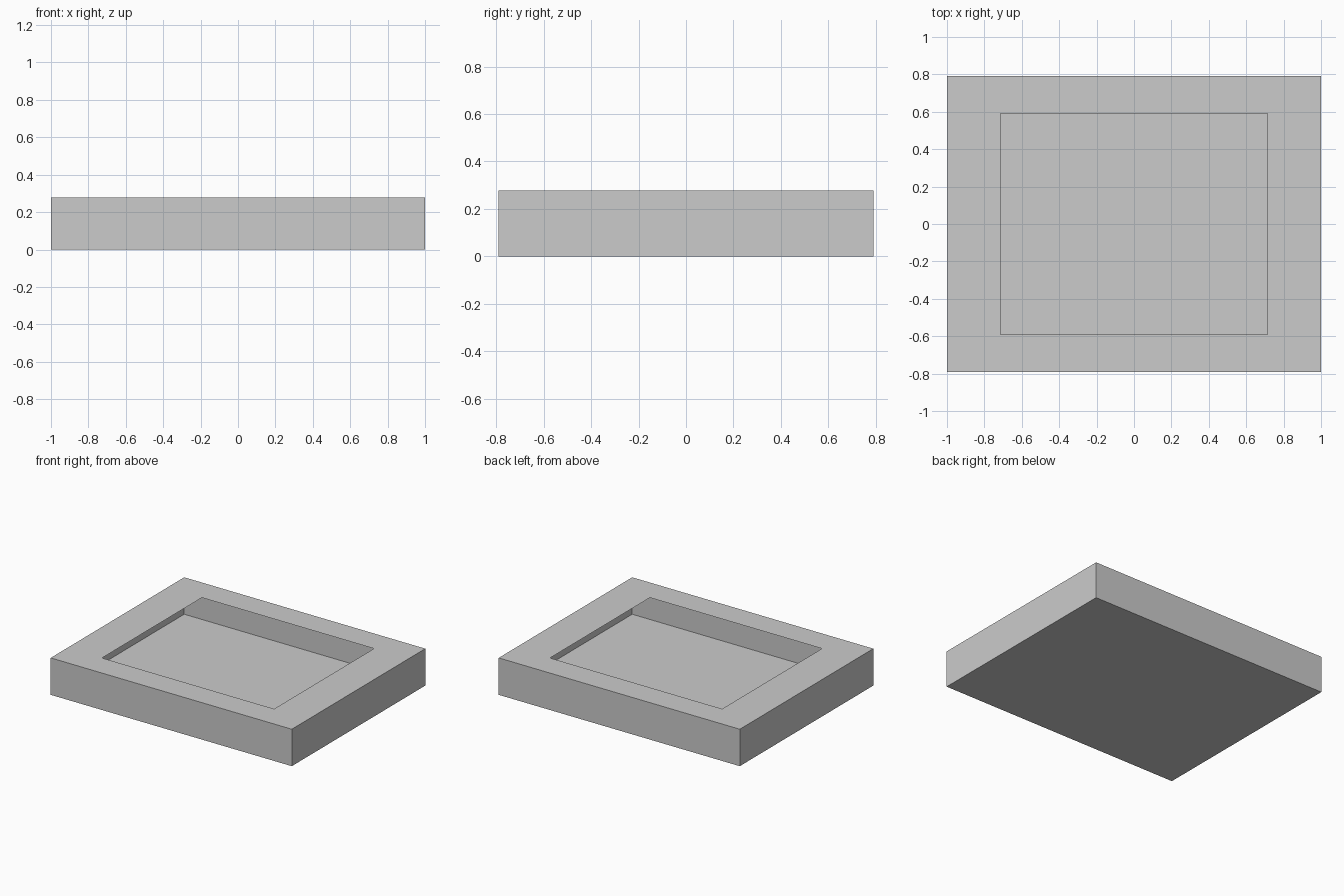
import bpy, bmesh
from mathutils import Matrix

if "Cube" in bpy.data.objects:
    bpy.data.objects.remove(bpy.data.objects["Cube"])

WIDTH, DEPTH, HEIGHT = 2.0, 1.582, 0.277
OPEN_W, OPEN_D = 1.428, 1.184

bm = bmesh.new()

# Hollow box of thin sheets, standing on the ground
bmesh.ops.create_cube(bm, size=1.0, matrix=Matrix.Translation((0, 0, HEIGHT / 2))
                      @ Matrix.Diagonal((WIDTH, DEPTH, HEIGHT, 1)))

# Rectangular opening in the top sheet, leaving a flat rim
top = max(bm.faces, key=lambda f: f.calc_center_median().z)
bmesh.ops.inset_individual(bm, faces=[top], thickness=0.1, use_even_offset=True)
for v in top.verts:
    v.co.x = OPEN_W / 2 if v.co.x > 0 else -OPEN_W / 2
    v.co.y = OPEN_D / 2 if v.co.y > 0 else -OPEN_D / 2
bmesh.ops.delete(bm, geom=[top], context='FACES_ONLY')

mesh = bpy.data.meshes.new("open_tray")
bm.to_mesh(mesh)
bm.free()
tray = bpy.data.objects.new("open_tray", mesh)
bpy.context.collection.objects.link(tray)
